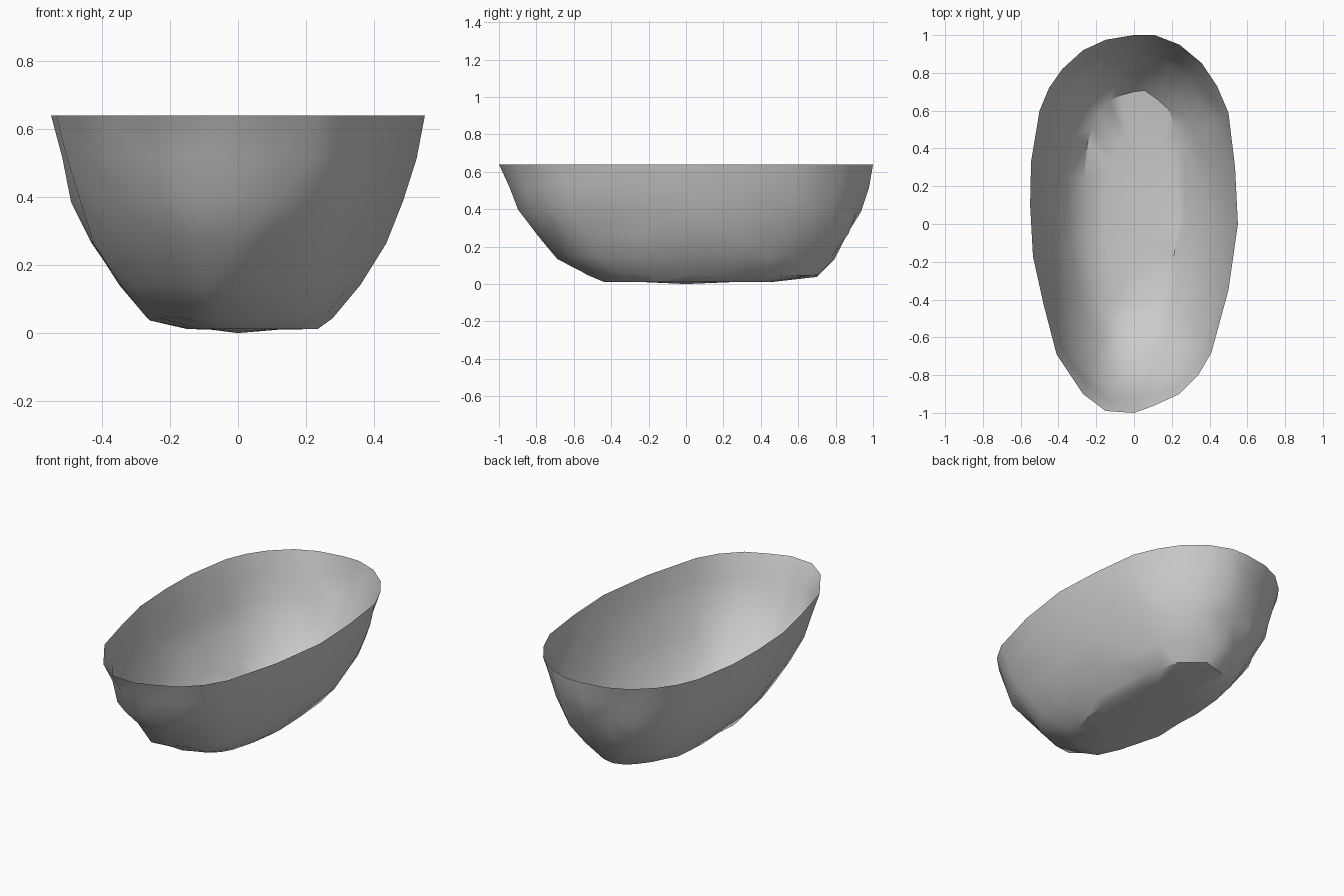
import bpy
import bmesh
import math
import random
from mathutils import Vector

cube = bpy.data.objects.get("Cube")
if cube:
    bpy.data.objects.remove(cube, do_unlink=True)

random.seed(4)

# Rim outline seen from above, counter-clockwise from the left side
RIM = [(.55, 0), (.535, .3), (.5, .59), (.44, .73), (.36, .85), (.24, .95),
       (.11, 1), (0, 1), (-.15, .975), (-.27, .92), (-.38, .82), (-.45, .72),
       (-.5, .6), (-.545, .33), (-.55, .1), (-.535, -.17), (-.48, -.42),
       (-.41, -.69), (-.27, -.9), (-.15, -.99), (0, -1), (.11, -.96),
       (.24, -.9), (.34, -.8), (.41, -.68), (.5, -.35)]

# Each level: height, left reach, right reach, front reach, back reach
LEVELS = [(.64, .55, .55, 1, 1),
          (.52, .525, .52, .95, .975),
          (.39, .488, .488, .9, .93),
          (.27, .435, .435, .8, .88),
          (.14, .365, .355, .69, .79),
          (.045, .28, .27, .53, .71),
          (.012, .235, .15, .44, .47),
          (.01, .12, .08, .22, .24)]


def ring_point(x, y, level):
    """Fit a rim point to the reaches of one level."""
    z, left, right, front, back = level
    return Vector((x / .55 * (left if x > 0 else right),
                   y * (back if y > 0 else front), z))


# Hull: an open, slightly dented single-walled bowl
bm = bmesh.new()
rings = []
for i, level in enumerate(LEVELS):
    ring = []
    for x, y in RIM:
        p = ring_point(x, y, level)
        if 0 < i < 6:
            # Small dents on the walls
            p.xy *= 1 - random.uniform(-.008, .02)
            p.z += random.uniform(-.008, .008)
        ring.append(bm.verts.new(p))
    rings.append(ring)

count = len(RIM)
for upper, lower in zip(rings, rings[1:]):
    for j in range(count):
        k = (j + 1) % count
        bm.faces.new((upper[j], lower[j], lower[k], upper[k]))

# Floor closed with a fan round its lowest point
centre = bm.verts.new((0, 0, 0))
for j in range(count):
    bm.faces.new((rings[-1][j], centre, rings[-1][(j + 1) % count]))

# Turn the wall outwards
bm.normal_update()
bm.faces.ensure_lookup_table()
if bm.faces[0].normal.x < 0:
    bmesh.ops.reverse_faces(bm, faces=bm.faces[:])
bmesh.ops.triangulate(bm, faces=bm.faces[:])

mesh = bpy.data.meshes.new("bowl_shell")
bm.to_mesh(mesh)
bm.free()
shell = bpy.data.objects.new("bowl_shell", mesh)
bpy.context.collection.objects.link(shell)

# Plain grey material
grey = bpy.data.materials.new("plain_grey")
grey.use_nodes = True
colour = (.6, .6, .6, 1)
grey.diffuse_color = colour
grey.node_tree.nodes["Principled BSDF"].inputs["Base Color"].default_value = colour
mesh.materials.append(grey)

bpy.ops.object.select_all(action="DESELECT")
shell.select_set(True)
bpy.context.view_layer.objects.active = shell
bpy.ops.object.shade_smooth_by_angle(angle=math.radians(35))
